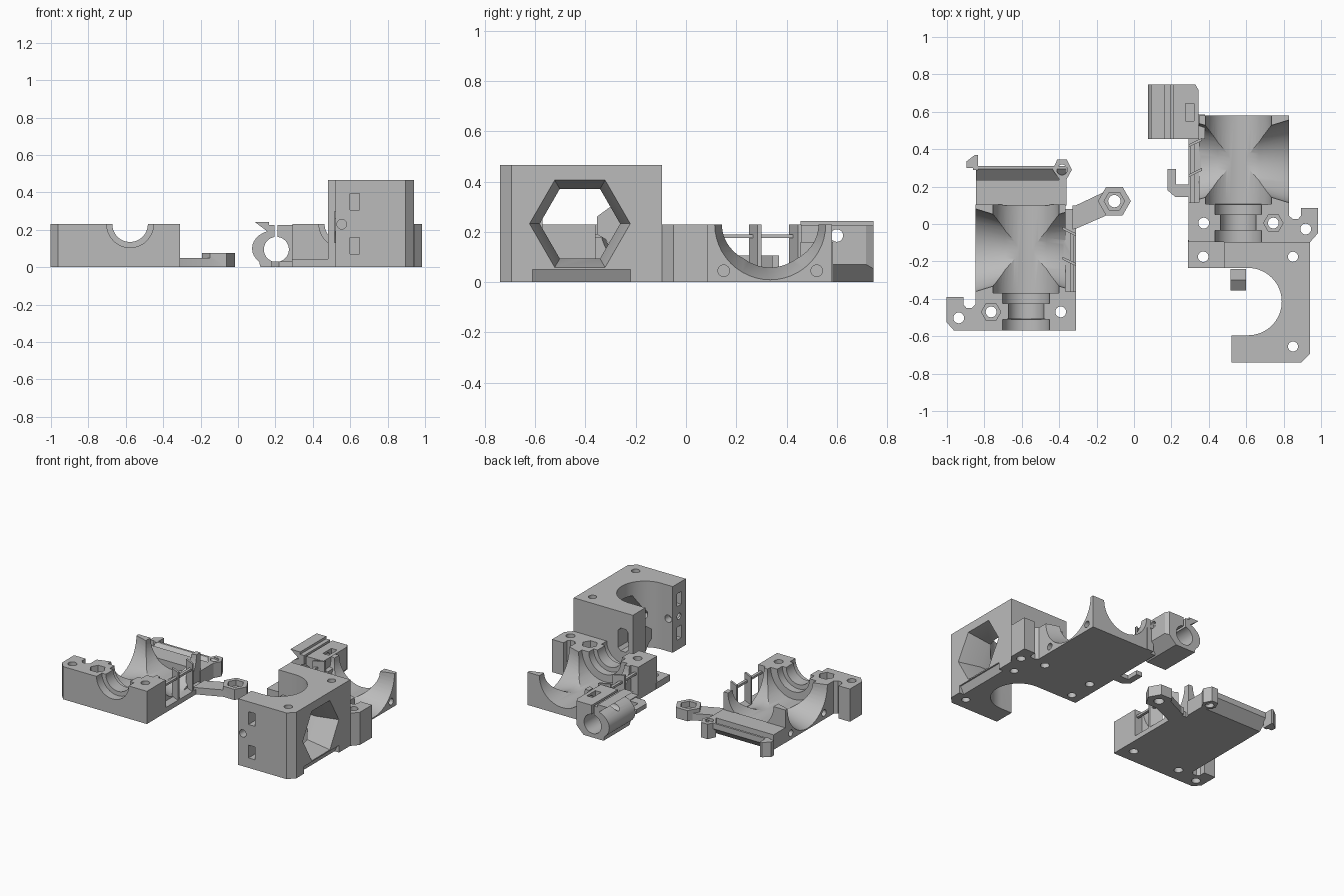
import bpy, bmesh, math

if "Cube" in bpy.data.objects:
    bpy.data.objects.remove(bpy.data.objects["Cube"])

grey = bpy.data.materials.new("grey plastic")
grey.diffuse_color = (0.5, 0.5, 0.5, 1)
grey.use_nodes = True
grey.node_tree.nodes["Principled BSDF"].inputs["Base Color"].default_value = grey.diffuse_color


def place(axis, a, b, t):
    return {'x': (t, a, b), 'y': (a, t, b), 'z': (a, b, t)}[axis]


def loft(name, rings):
    """Closed solid through matching rings of points."""
    bm = bmesh.new()
    vs = [[bm.verts.new(p) for p in ring] for ring in rings]
    n = len(vs[0])
    for r0, r1 in zip(vs, vs[1:]):
        for i in range(n):
            j = (i + 1) % n
            bm.faces.new((r0[i], r0[j], r1[j], r1[i]))
    bm.faces.new(vs[0])
    bm.faces.new(vs[-1])
    bmesh.ops.recalc_face_normals(bm, faces=bm.faces)
    me = bpy.data.meshes.new(name)
    bm.to_mesh(me)
    bm.free()
    ob = bpy.data.objects.new(name, me)
    bpy.context.collection.objects.link(ob)
    me.materials.append(grey)
    return ob


def prism(name, axis, pts, lo, hi):
    return loft(name, [[place(axis, a, b, t) for a, b in pts] for t in (lo, hi)])


def box(name, x, y, z):
    return prism(name, 'z', [(x[0], y[0]), (x[1], y[0]), (x[1], y[1]), (x[0], y[1])], *z)


def lathe(name, axis, c, profile, n=48, phase=0.0):
    ang = [phase + 2 * math.pi * i / n for i in range(n)]
    return loft(name, [[place(axis, c[0] + r * math.cos(a), c[1] + r * math.sin(a), t)
                        for a in ang] for t, r in profile])


def boolean(ob, others, op='DIFFERENCE'):
    bpy.context.view_layer.objects.active = ob
    for o in others:
        m = ob.modifiers.new("bool", 'BOOLEAN')
        m.operation, m.solver, m.object = op, 'EXACT', o
        bpy.ops.object.modifier_apply(modifier=m.name)
        bpy.data.objects.remove(o)
    return ob


def hole(axis, c, lo, hi, r, n=24):
    return lathe("cutter", axis, c, [(lo, r), (hi, r)], n)


def hotend_half(name, cx, s, y0):
    """Half shell with groove mount; s is the side the flange points to."""
    def P(pts):
        return [(cx + s * u, y0 + v) for u, v in pts]
    body = prism(name, 'z', P([
        (-.267, 0), (.385, 0), (.425, .045), (.425, .18), (.335, .18), (.335, .14),
        (.32, .122), (.29, .122), (.27, .14), (.27, .675), (-.21, .675), (-.21, .21),
        (-.267, .21)]), 0, .23)
    cuts = [
        # stepped groove mount and round chamber
        lathe("cutter", 'y', (cx, .23), [
            (y0 - .02, .125), (y0 + .06, .125), (y0 + .061, .095), (y0 + .145, .095),
            (y0 + .146, .125), (y0 + .2, .125), (y0 + .201, .177), (y0 + .7, .177)]),
        # cross duct flaring to both sides
        lathe("cutter", 'x', (y0 + .43, .23), [
            (cx - .28, .224), (cx - .11, .172), (cx + .11, .172), (cx + .28, .224)]),
    ]
    # screw holes, nut pocket and side holes
    for u, v in ((.36, .068), (.187, .1), (-.185, .1)):
        cuts.append(hole('z', P([(u, v)])[0], -.1, .4, .029))
    cuts.append(hole('z', P([(.187, .1)])[0], .15, .4, .052, 6))
    x0, x1 = sorted((cx + s * .2, cx + s * .3))
    for v in (.245, .615):
        cuts.append(hole('x', (y0 + v, .045), x0, x1, .023))
    boolean(body, cuts)
    # side ledge with slanted cable ribs
    adds = [prism("ledge", 'z', P([(-.267, .2), (-.2, .2), (-.2, .65), (-.267, .65)]), 0, .035)]
    for v in (.345, .505):
        adds.append(prism("rib", 'z', P([(-.267, v), (-.195, v + .035),
                                         (-.195, v + .05), (-.267, v + .015)]), .01, .23))
    adds.append(prism("rail", 'z', P([(-.255, .2), (-.235, .2), (-.235, .52), (-.255, .52)]),
                      .175, .19))
    return boolean(body, adds, 'UNION')


# ---- left part: cover ----
hotend_half("cover", -.577, -1, -.57)

# tilted fan seat behind the cover
prism("fan_seat", 'x', [(.1, 0), (.24, 0), (.31, .065), (.31, .105), (.295, .105),
                        (.235, .05), (.235, .105), (.1, .105)], -.846, -.362)
prism("fan_post", 'z', [(-.835, .29), (-.835, .37), (-.85, .37), (-.895, .335),
                        (-.895, .3), (-.86, .3), (-.86, .29)], 0, .105)
ear = prism("fan_ear", 'z', [(-.435, .29), (-.41, .345), (-.36, .345), (-.332, .29),
                             (-.36, .24), (-.36, .1), (-.4, .1), (-.4, .24)], 0, .105)
boolean(ear, [hole('z', (-.385, .29), -.1, .3, .028)])

# sensor arm with hexagonal end
arm = prism("sensor_arm", 'z', [(-.33, -.03), (-.31, -.025), (-.08, .075), (-.13, .185),
                                (-.31, .1), (-.33, .1)], 0, .048)
boss = lathe("boss", 'z', (-.105, .122), [(0, .088), (.075, .088)], 6)
boolean(arm, [boss], 'UNION')
boolean(arm, [hole('z', (-.105, .122), -.1, .2, .033),
              hole('z', (-.105, .122), .035, .2, .055, 6)])

# ---- right part: body ----
hotend_half("body", .558, 1, -.095)

# motor-side bracket with C-shaped opening
arc = [(.61 + .18 * math.sin(math.pi * i / 32), -.415 - .18 * math.cos(math.pi * i / 32))
       for i in range(33)]
bracket = prism("bracket", 'z', [(.48, -.235), (.48, -.095), (.94, -.095), (.94, -.695),
                                 (.895, -.74), (.52, -.74), (.52, -.595)] + arc, 0, .465)
cuts = [
    # flared hexagonal window and sloped foot recess
    lathe("cutter", 'x', (-.422, .232), [(.7, .16), (.79, .16), (.95, .203)], 6),
    prism("cutter", 'y', [(.9, -.01), (.96, -.01), (.96, .05), (.93, .05)], -.61, -.22),
    # slot through the rear wall
    prism("cutter", 'y', [(.515, .21), (.535, .19), (.575, .19), (.595, .21), (.595, .33),
                          (.575, .35), (.535, .35), (.515, .33)], -.2, -.05),
    # bore through the front wall
    hole('y', (.555, .23), -.8, -.5, .026),
    hole('x', (-.665, .23), .5, .6, .022),
]
for y in (-.175, -.655):
    cuts.append(hole('z', (.85, y), -.1, .6, .027))
for z in (.115, .35):
    cuts.append(box("cutter", (.6, .65), (-.76, -.66), (z - .045, z + .045)))
    cuts.append(box("cutter", (.5, .58), (-.69, -.645), (z - .045, z + .045)))
boolean(bracket, cuts)

# filament spout inside the opening
prism("spout", 'x', [(-.24, .13), (-.29, .13), (-.32, .17), (-.355, .19), (-.355, .26),
                     (-.3, .3), (-.24, .3)], .515, .6)

# low foot plate joining bracket and body
foot = box("foot_plate", (.29, .5), (-.235, -.085), (0, .045))
boolean(foot, [hole('z', (.37, -.175), -.1, .2, .028)])

# cable hook
prism("cable_hook", 'z', [(.3, .145), (.22, .145), (.18, .18), (.18, .295), (.225, .295),
                          (.225, .21), (.3, .21)], 0, .03)

# split round clamp at the rear left
ring = [(.205 - .13 * math.cos(a), .1 - .1 * math.sin(a))
        for a in (i * math.pi / 16 for i in range(-6, 5))]
clamp = prism("probe_clamp", 'y', ring + [
    (.12, 0), (.275, 0), (.345, .07), (.345, .225), (.165, .225), (.165, .242), (.09, .242)],
    .455, .745)
boolean(clamp, [
    hole('y', (.205, .095), .4, .8, .067, 40),
    box("cutter", (.195, .212), (.4, .8), (.1, .3)),
    box("cutter", (.275, .32), (.55, .645), (.15, .3)),
    hole('x', (.6, .185), .05, .4, .025),
    prism("cutter", 'z', [(.32, .76), (.36, .76), (.36, .69)], -.1, .4)])
box("clamp_web", (.33, .38), (.455, .585), (0, .16))

# crisp edges, smooth rounds
bpy.ops.object.select_all(action='DESELECT')
for ob in bpy.context.scene.objects:
    ob.select_set(True)
    bpy.context.view_layer.objects.active = ob
bpy.ops.object.shade_smooth_by_angle(angle=math.radians(25))
